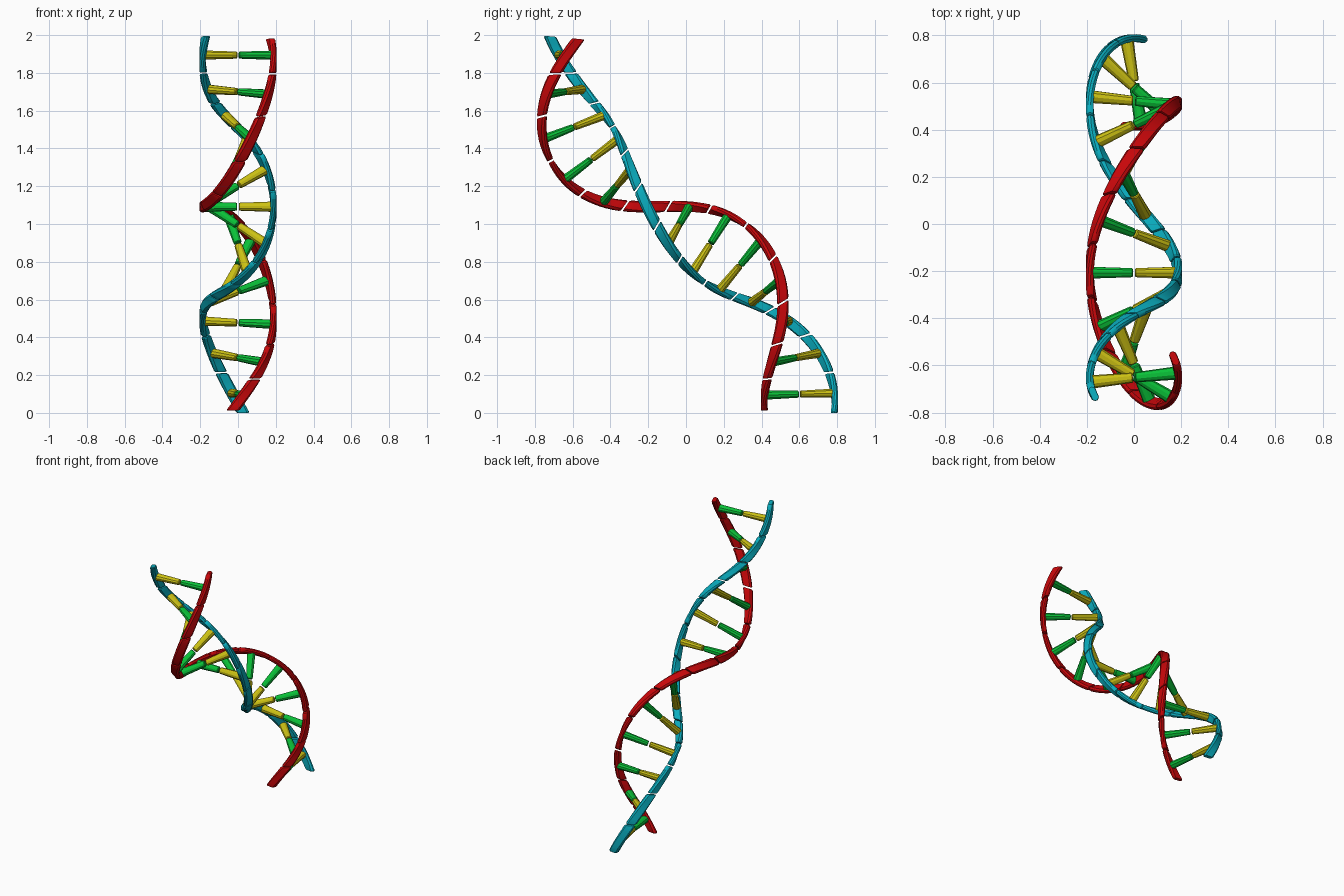
import bpy
import math
from mathutils import Vector

cube = bpy.data.objects.get("Cube")
if cube:
    bpy.data.objects.remove(cube, do_unlink=True)

STEPS = 13                      # rungs along the helix
TWIST = math.radians(37.2)      # turn per rung
START = math.radians(-9)        # turn at the lower end
RADIUS = 0.187                  # strand centre distance from the axis
HALF_WIDTH, HALF_THICK = 0.035, 0.016


def material(name, color):
    m = bpy.data.materials.new(name)
    m.use_nodes = True
    m.diffuse_color = (*color, 1)
    m.node_tree.nodes["Principled BSDF"].inputs["Base Color"].default_value = (*color, 1)
    return m


# S-shaped axis: a cubic curve in the YZ plane, walked by arc length
P = [Vector(p) for p in ((0, 0.60, 0.002), (0, 0.645, 1.24),
                         (0, -0.762, 0.76), (0, -0.645, 1.991))]


def bezier(t):
    u = 1 - t
    return P[0] * u**3 + P[1] * 3 * u * u * t + P[2] * 3 * u * t * t + P[3] * t**3


SAMPLES = 600
curve = [bezier(i / SAMPLES) for i in range(SAMPLES + 1)]
lengths = [0.0]
for a, b in zip(curve, curve[1:]):
    lengths.append(lengths[-1] + (b - a).length)


def frame(s):
    """Axis point, radial, sideways and forward directions at s rungs along."""
    target = lengths[-1] * s / STEPS
    i = next(k for k in range(1, SAMPLES + 1) if lengths[k] >= target or k == SAMPLES)
    f = (target - lengths[i - 1]) / (lengths[i] - lengths[i - 1])
    centre = curve[i - 1].lerp(curve[i], f)
    along = (curve[i] - curve[i - 1]).normalized()
    normal = Vector((0, -along.z, along.y))
    side = Vector((1, 0, 0))
    angle = START + s * TWIST
    radial = normal * math.cos(angle) + side * math.sin(angle)
    across = side * math.cos(angle) - normal * math.sin(angle)
    return centre, radial, across, along


def add_loft(verts, faces, rings):
    """Skin a list of equal rings and cap both ends."""
    base, n = len(verts), len(rings[0])
    for ring in rings:
        verts.extend(ring)
    for r in range(len(rings) - 1):
        for k in range(n):
            a, b = base + r * n + k, base + r * n + (k + 1) % n
            faces.append((a, b, b + n, a + n))
    last = base + (len(rings) - 1) * n
    faces.append(tuple(range(base + n - 1, base - 1, -1)))
    faces.append(tuple(range(last, last + n)))


def build(name, mat, verts, faces):
    mesh = bpy.data.meshes.new(name)
    mesh.from_pydata(verts, [], faces)
    mesh.validate()
    obj = bpy.data.objects.new(name, mesh)
    bpy.context.collection.objects.link(obj)
    mesh.materials.append(mat)
    # consistent outward normals and soft shading
    bpy.ops.object.select_all(action='DESELECT')
    obj.select_set(True)
    bpy.context.view_layer.objects.active = obj
    bpy.ops.object.mode_set(mode='EDIT')
    bpy.ops.mesh.select_all(action='SELECT')
    bpy.ops.mesh.normals_make_consistent(inside=False)
    bpy.ops.object.mode_set(mode='OBJECT')
    bpy.ops.object.shade_smooth_by_angle(angle=math.radians(30))


# Chamfered ribbon section: (across, radial) in half sizes
corner = [(1, 0.35), (0.7, 1), (-0.7, 1), (-1, 0.35)]
SECTION = corner + [(-a, -r) for a, r in corner]


def strand(name, mat, sign):
    verts, faces = [], []
    for k in range(STEPS):
        rings = []
        # slightly narrowed ends leave a gap between neighbouring pieces
        for t, scale in [(0.022, 0.85), (0.055, 1), (0.2, 1), (0.35, 1), (0.5, 1),
                         (0.65, 1), (0.8, 1), (0.945, 1), (0.978, 0.85)]:
            c, radial, across, _ = frame(k + t)
            rings.append([c + radial * sign * (RADIUS + r * HALF_THICK * scale)
                          + across * a * HALF_WIDTH * scale for a, r in SECTION])
        add_loft(verts, faces, rings)
    build(name, mat, verts, faces)


def rungs(name, mat, sign, sides=10):
    verts, faces = [], []
    for k in range(STEPS):
        c, radial, across, along = frame(k + 0.5)
        rings = []
        # oval peg with softened inner end, widening toward the strand
        for dist, size in [(0.005, 0.016), (0.009, 0.0195), (0.174, 0.025)]:
            ring = []
            for j in range(sides):
                a = 2 * math.pi * j / sides
                ring.append(c + radial * sign * dist
                            + across * math.cos(a) * size * 1.12
                            + along * math.sin(a) * size)
            rings.append(ring)
        add_loft(verts, faces, rings)
    build(name, mat, verts, faces)


strand("red_strand", material("red", (0.57, 0.002, 0.003)), 1)
strand("cyan_strand", material("cyan", (0.003, 0.42, 0.52)), -1)
rungs("green_rungs", material("green", (0.003, 0.54, 0.04)), 1)
rungs("yellow_rungs", material("yellow", (0.61, 0.54, 0.007)), -1)
